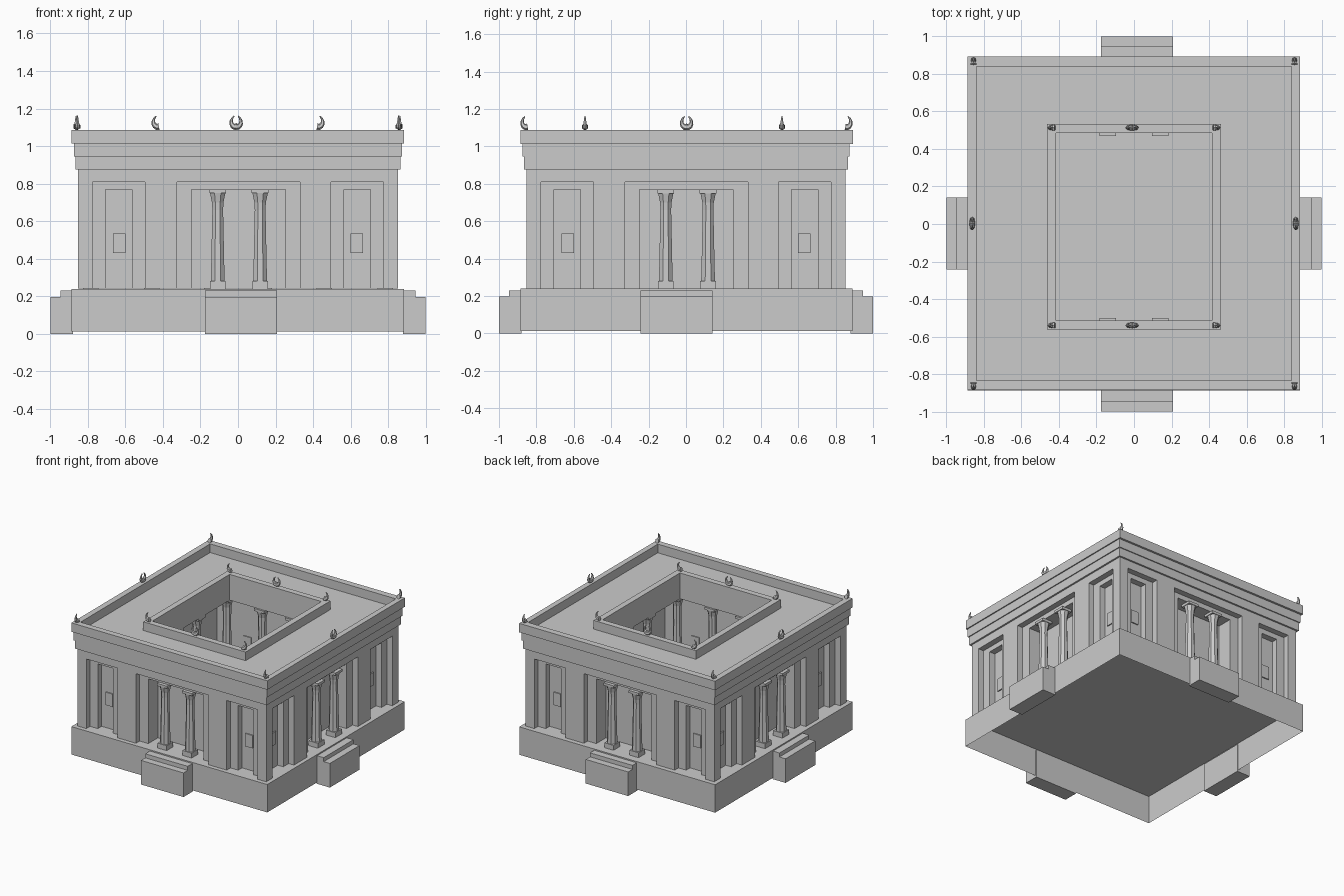
import bpy, bmesh, math
from mathutils import Matrix, Vector

cube = bpy.data.objects.get("Cube")
if cube:
    bpy.data.objects.remove(cube)

stone = bpy.data.materials.new("grey_stone")
stone.use_nodes = True
GREY = (0.6, 0.6, 0.6, 1)
stone.diffuse_color = GREY
stone.node_tree.nodes["Principled BSDF"].inputs["Base Color"].default_value = GREY


def finish(name, bm):
    bmesh.ops.recalc_face_normals(bm, faces=bm.faces)
    mesh = bpy.data.meshes.new(name)
    bm.to_mesh(mesh)
    bm.free()
    mesh.materials.append(stone)
    ob = bpy.data.objects.new(name, mesh)
    bpy.context.collection.objects.link(ob)
    return ob


def add_box(bm, x0, x1, y0, y1, z0, z1, turn=Matrix()):
    m = Matrix.Translation(((x0 + x1) / 2, (y0 + y1) / 2, (z0 + z1) / 2))
    m = turn @ m @ Matrix.Diagonal((x1 - x0, y1 - y0, z1 - z0, 1))
    return bmesh.ops.create_cube(bm, size=1, matrix=m)["verts"]


def ring(name, outer, inner, z0, z1):
    """Rectangular frame between two (x0, x1, y0, y1) outlines."""
    bm = bmesh.new()
    loops = []
    for r, z in ((outer, z0), (outer, z1), (inner, z1), (inner, z0)):
        loops.append([bm.verts.new((x, y, z)) for x, y in
                      ((r[0], r[2]), (r[1], r[2]), (r[1], r[3]), (r[0], r[3]))])
    for a, b in zip(loops, loops[1:] + loops[:1]):
        for i in range(4):
            j = (i + 1) % 4
            bm.faces.new((a[i], a[j], b[j], b[i]))
    return finish(name, bm)


def square(h):
    return (-h, h, -h, h)


def cut(target, name, bm):
    cutter = finish(name, bm)
    cutter.hide_render = True
    cutter.hide_viewport = True
    mod = target.modifiers.new(name, 'BOOLEAN')
    mod.operation = 'DIFFERENCE'
    mod.solver = 'EXACT'
    mod.object = cutter


SIDES = [Matrix.Rotation(i * math.pi / 2, 4, 'Z') for i in range(4)]
FLOOR = 0.24

# Hollow terrace, open underneath
bm = bmesh.new()
add_box(bm, -0.887, 0.885, -0.886, 0.89, 0.012, FLOOR)
bm.faces.ensure_lookup_table()
bmesh.ops.delete(bm, geom=[min(bm.faces, key=lambda f: f.calc_center_median().z)], context='FACES')
finish("terrace", bm)

# Two-tread stairs in the middle of each side
for name, turn, mid in zip(("front", "right", "back", "left"), SIDES, (0.015, -0.05, -0.015, 0.05)):
    bm = bmesh.new()
    add_box(bm, mid - 0.192, mid + 0.192, -1.0, -0.945, 0, 0.197, turn)
    add_box(bm, mid - 0.192, mid + 0.192, -0.945, -0.88, 0, 0.23, turn)
    finish(name + "_stairs", bm)

# Walls with stepped recesses
walls = ring("walls", square(0.853), square(0.64), FLOOR + 0.001, 0.876)
shallow, deep = bmesh.new(), bmesh.new()
for turn in SIDES:
    for mid, half, inner, back in ((-0.635, 0.14, 0.07, -0.755), (0.0025, 0.328, 0.25, -0.68),
                                   (0.635, 0.14, 0.07, -0.755)):
        add_box(shallow, mid - half, mid + half, -0.95, -0.805, 0.2, 0.81, turn)
        add_box(deep, mid - inner, mid + inner, -0.95, back, 0.2, 0.77, turn)
cut(walls, "shallow_recess_cutter", shallow)
cut(walls, "deep_recess_cutter", deep)

# Small raised window plates in the niches and on the court walls
bm = bmesh.new()
for turn in SIDES:
    for side in (-1, 1):
        x = side * 0.632
        add_box(bm, x - 0.033, x + 0.033, -0.764, -0.75, 0.43, 0.535, turn)
        x = side * 0.36
        add_box(bm, x - 0.033, x + 0.033, -0.645, -0.632, 0.43, 0.535, turn)
finish("window_plates", bm)


# Columns: plinth, waisted eight-sided shaft, flared capital and abacus
def add_column(bm, x, y, top):
    add_box(bm, x - 0.042, x + 0.042, y - 0.042, y + 0.042, FLOOR, 0.28)
    add_box(bm, x - 0.045, x + 0.045, y - 0.045, y + 0.045, top - 0.02, top)
    loops = []
    for r, z in ((0.04, 0.28), (0.038, 0.35), (0.031, 0.66), (0.033, top - 0.07), (0.044, top - 0.02)):
        loops.append([bm.verts.new((x + r * math.cos((k + 0.5) * math.pi / 4),
                                    y + r * math.sin((k + 0.5) * math.pi / 4), z)) for k in range(8)])
    for a, b in zip(loops, loops[1:]):
        for i in range(8):
            j = (i + 1) % 8
            bm.faces.new((a[i], a[j], b[j], b[i]))


bm = bmesh.new()
for mid in (-0.108, 0.118):
    for edge in (-0.785, 0.785):
        add_column(bm, mid, edge, 0.769)
        add_column(bm, edge, mid, 0.769)
finish("porch_columns", bm)

bm = bmesh.new()
for mid in (-0.14, 0.14):
    for side in (-1, 1):
        add_column(bm, mid, side * 0.53 - 0.015, 0.876)
        add_column(bm, side * 0.46, mid - 0.015, 0.876)
for x in (-0.46, 0.46):
    for y in (-0.545, 0.515):
        add_column(bm, x, y, 0.876)
finish("court_columns", bm)

# Entablature, roof deck, parapet and court coping
court = (-0.415, 0.415, -0.515, 0.485)
ring("lower_entablature", square(0.867), court, 0.876, 0.945)
ring("roof_slab", square(0.875), court, 0.945, 1.016)
ring("parapet", (-0.888, 0.884, -0.884, 0.892), (-0.84, 0.84, -0.835, 0.84), 1.014, 1.087)
ring("court_coping", (-0.463, 0.463, -0.563, 0.533), court, 1.014, 1.087)


# Horned roof ornaments: a tapered crescent swept in the local XZ plane
def ornament(name, x, y, along_y=False, start=-250, end=70):
    bm = bmesh.new()
    steps = max(5, (end - start) // 26)
    loops = []
    for s in range(steps + 1):
        a = start + (end - start) * s / steps
        lift = abs(a + 90) / 160
        thick = 0.017 * (1 - lift) + 0.003
        rad = math.radians(a)
        out = Vector((math.cos(rad), 0, math.sin(rad)))
        centre = out * (0.02 + 0.01 * lift)
        centre.z *= 1 + 0.25 * lift
        loops.append([bm.verts.new(centre + out * thick * math.cos(k * math.pi / 3)
                                   + Vector((0, thick * 0.9 * math.sin(k * math.pi / 3), 0)))
                      for k in range(6)])
    for a, b in zip(loops, loops[1:]):
        for i in range(6):
            j = (i + 1) % 6
            bm.faces.new((a[i], a[j], b[j], b[i]))
    bm.faces.new(loops[0])
    bm.faces.new(loops[-1])
    ob = finish(name, bm)
    ob.location = (x, y, 1.125)
    if along_y:
        ob.rotation_euler.z = math.pi / 2


LEFT_HALF, RIGHT_HALF = (-250, -80), (-100, 70)
for y in (-0.54, 0.513):
    ornament("court_horns", -0.01, y)
    ornament("court_corner_horn", -0.425, y, False, *LEFT_HALF)
    ornament("court_corner_horn", 0.425, y, False, *RIGHT_HALF)
for x in (-0.862, 0.862):
    ornament("side_horns", x, 0.003, True)
    ornament("corner_horn", x * 0.992, -0.85, True, *LEFT_HALF)
    ornament("corner_horn", x * 0.992, 0.855, True, *RIGHT_HALF)
